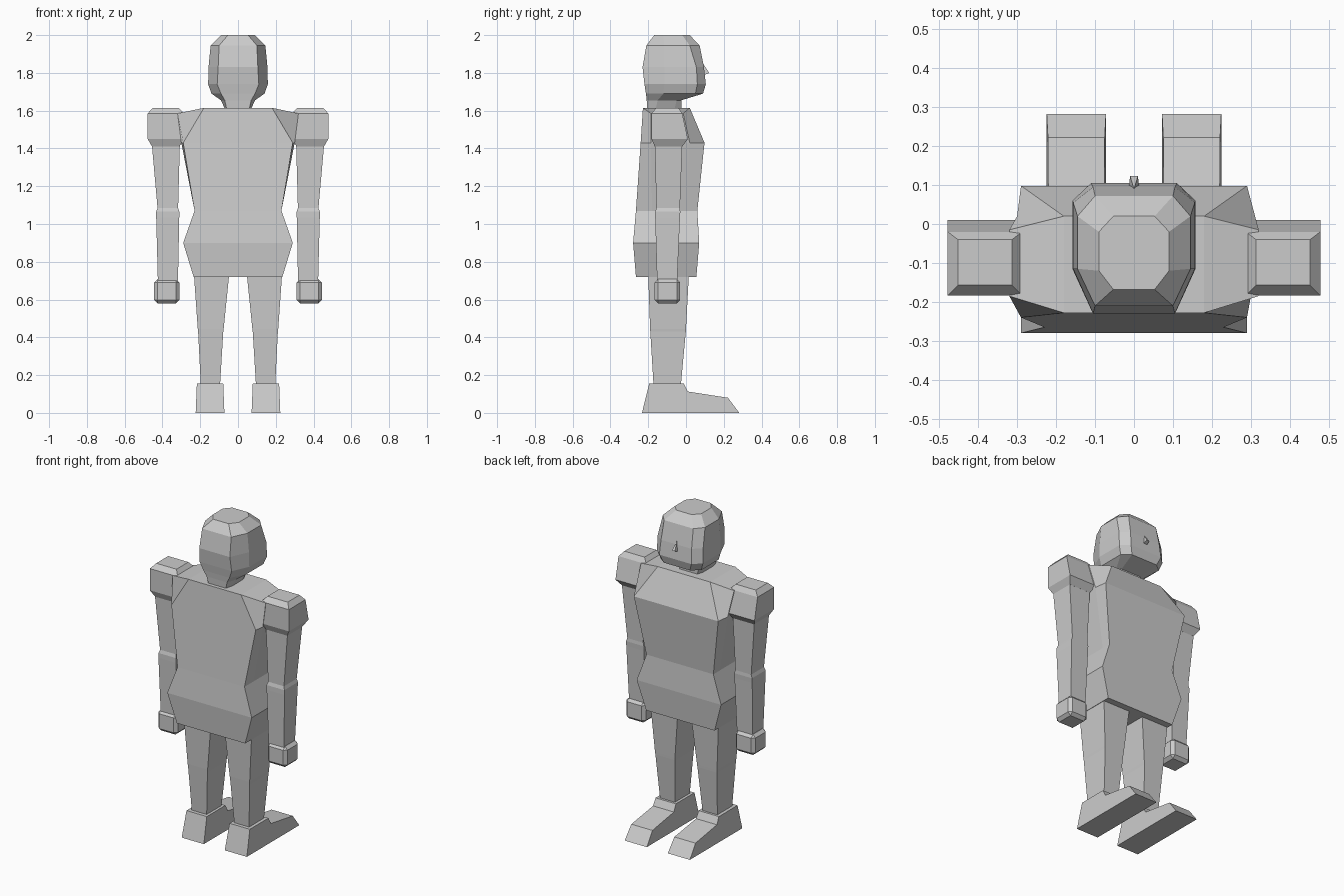
import bpy, bmesh, math

grey = bpy.data.materials.new("plain grey")
grey.diffuse_color = (0.6, 0.6, 0.6, 1)


def finish(bm, name):
    """Clean a bmesh and turn it into a flat shaded object."""
    bmesh.ops.dissolve_limit(bm, angle_limit=math.radians(0.3), verts=bm.verts, edges=bm.edges)
    bmesh.ops.recalc_face_normals(bm, faces=bm.faces)
    me = bpy.data.meshes.new(name)
    bm.to_mesh(me)
    bm.free()
    me.materials.append(grey)
    ob = bpy.data.objects.new(name, me)
    bpy.context.collection.objects.link(ob)
    return ob


def loft(name, rings):
    """Skin a stack of closed rings and cap both ends."""
    bm = bmesh.new()
    vs = [[bm.verts.new(p) for p in r] for r in rings]
    n = len(vs[0])
    for lo, hi in zip(vs, vs[1:]):
        for i in range(n):
            j = (i + 1) % n
            bm.faces.new((lo[i], lo[j], hi[j], hi[i]))
    caps = [(0, 1, 2, 3), (0, 3, 4, 7), (4, 5, 6, 7)] if n == 8 else [range(n)]
    for end in (vs[0], vs[-1]):
        for c in caps:
            bm.faces.new([end[i] for i in c])
    return finish(bm, name)


def rect(s, z, x0, x1, y0, y1):
    return [(s * x0, y0, z), (s * x1, y0, z), (s * x1, y1, z), (s * x0, y1, z)]


def octagon(z, a, w, yb, yb2, yf2, yf, side_z=None):
    """a = half width of the end edges, w = half width at the sides."""
    sz = z if side_z is None else side_z
    half = [(a, yf, z), (w, yf2, sz), (w, yb2, sz), (a, yb, z)]
    return half + [(-x, y, h) for x, y, h in reversed(half)]


# torso with hips, waist, chest and sloping shoulders
loft("torso", [octagon(*r) for r in (
    (0.72, 0.235, 0.235, -0.265, -0.18, 0.0, 0.055),
    (0.90, 0.29, 0.29, -0.28, -0.18, 0.0, 0.07),
    (1.07, 0.23, 0.23, -0.265, -0.18, 0.0, 0.06),
    (1.43, 0.29, 0.30, -0.24, -0.185, 0.02, 0.098),
    (1.615, 0.18, 0.32, -0.228, -0.185, -0.015, 0.02, 1.585))])

# head and neck
loft("head", [octagon(*r) for r in (
    (1.61, 0.06, 0.07, -0.205, -0.16, -0.06, -0.025),
    (1.655, 0.07, 0.09, -0.208, -0.15, -0.05, -0.025),
    (1.69, 0.09, 0.14, -0.212, -0.12, 0.05, 0.09),
    (1.74, 0.11, 0.158, -0.22, -0.115, 0.06, 0.105),
    (1.83, 0.105, 0.156, -0.23, -0.115, 0.055, 0.095),
    (1.945, 0.10, 0.145, -0.21, -0.115, 0.02, 0.072),
    (2.0, 0.053, 0.09, -0.168, -0.12, -0.02, 0.02))])

# nose
bm = bmesh.new()
for p in ((0, 0.09, 1.85), (0.014, 0.09, 1.785), (-0.014, 0.09, 1.785),
          (0.01, 0.123, 1.80), (-0.01, 0.123, 1.80)):
    bm.verts.new(p)
bmesh.ops.convex_hull(bm, input=bm.verts)
finish(bm, "nose")

for s, side in ((1, "right"), (-1, "left")):
    # shoulder block
    loft(side + "_shoulder", [rect(s, *r) for r in (
        (1.41, 0.31, 0.455, -0.165, -0.02),
        (1.45, 0.287, 0.478, -0.183, 0.01),
        (1.585, 0.287, 0.478, -0.183, -0.02),
        (1.615, 0.313, 0.452, -0.157, -0.04))])
    # arm with elbow ridge
    loft(side + "_arm", [rect(s, *r) for r in (
        (0.69, 0.318, 0.424, -0.153, -0.047),
        (1.035, 0.311, 0.433, -0.163, -0.032),
        (1.065, 0.311, 0.433, -0.163, -0.03),
        (1.085, 0.317, 0.426, -0.157, -0.032),
        (1.42, 0.308, 0.456, -0.165, -0.02))])
    # hand, a bevelled block
    bm = bmesh.new()
    bmesh.ops.create_cube(bm, size=1)
    for v in bm.verts:
        v.co = (s * 0.377 + v.co.x * 0.135, -0.098 + v.co.y * 0.135, 0.644 + v.co.z * 0.128)
    bmesh.ops.bevel(bm, geom=bm.edges[:], offset=0.018, segments=1, affect='EDGES')
    finish(bm, side + "_hand")
    # leg
    loft(side + "_leg", [rect(s, *r) for r in (
        (0.15, 0.095, 0.197, -0.172, -0.027),
        (0.43, 0.078, 0.211, -0.189, -0.001),
        (0.445, 0.076, 0.213, -0.19, 0.0),
        (0.73, 0.047, 0.233, -0.2, 0.015))])
    # foot from its side profile, slightly narrower at the top
    profile = [(-0.233, 0), (-0.195, 0.155), (-0.012, 0.155), (0.01, 0.113), (0.222, 0.08), (0.282, 0)]
    loft(side + "_foot", [
        [(s * (0.148 + k * (0.076 - 0.04 * z)), y, z) for y, z in profile] for k in (-1, 1)])
